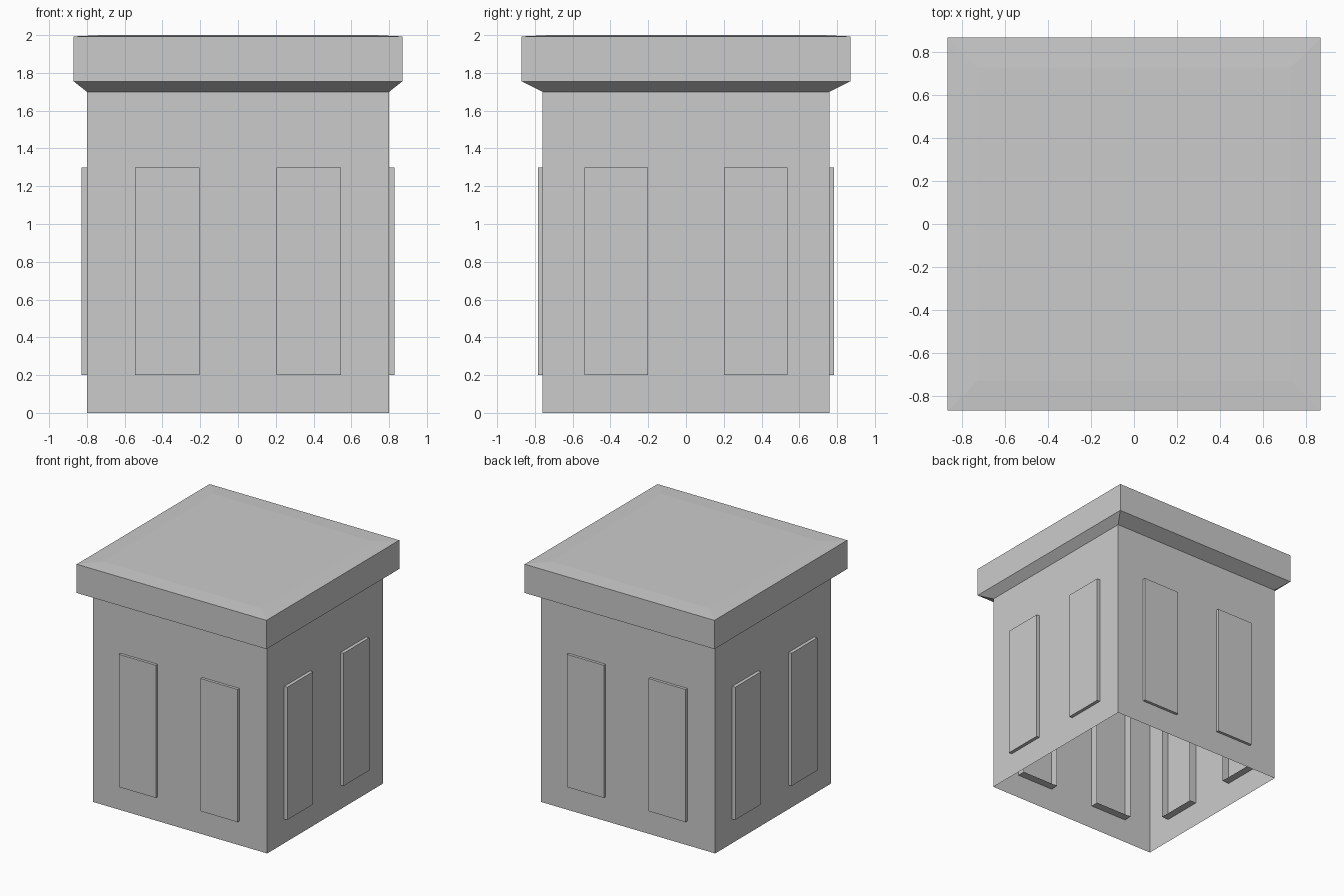
import bpy

if "Cube" in bpy.data.objects:
    bpy.data.objects.remove(bpy.data.objects["Cube"])


def add_mesh(name, verts, faces):
    mesh = bpy.data.meshes.new(name)
    mesh.from_pydata(verts, [], faces)
    mesh.update()
    obj = bpy.data.objects.new(name, mesh)
    bpy.context.collection.objects.link(obj)
    return obj


def ring(hx, hy, z):
    return [(-hx, -hy, z), (hx, -hy, z), (hx, hy, z), (-hx, hy, z)]


# Shell: open-bottomed walls flowing into the overhanging flat roof
levels = [(0.80, 0.76, 0.0), (0.80, 0.76, 1.70), (0.87, 0.87, 1.755),
          (0.87, 0.87, 1.993), (0.73, 0.73, 2.0)]
verts, faces = [], []
for lv in levels:
    verts += ring(*lv)
for k in range(len(levels) - 1):
    for i in range(4):
        j = (i + 1) % 4
        faces.append((4 * k + i, 4 * k + j, 4 * k + 4 + j, 4 * k + 4 + i))
top = 4 * (len(levels) - 1)
faces.append(tuple(range(top, top + 4)))
add_mesh("booth_shell", verts, faces)


# Window panel: shallow box open on its inner side, passing through the wall
def panel(name, to_world, near, far, outer, depth):
    z0, z1 = 0.20, 1.30
    outline = [(near, z0), (far, z0), (far, z1), (near, z1)]
    v = [to_world(a, d, z) for d in (outer, outer - depth) for a, z in outline]
    f = [(0, 1, 2, 3)] + [(i, i + 4, (i + 1) % 4 + 4, (i + 1) % 4) for i in range(4)]
    # a = distance along the wall, d = distance out from the centre
    return add_mesh(name, v, f)


walls = {
    "front": (lambda a, d, z: (a, -d, z), 0.205, 0.545, 0.783),
    "back": (lambda a, d, z: (-a, d, z), 0.205, 0.545, 0.783),
    "right": (lambda a, d, z: (d, a, z), 0.20, 0.537, 0.828),
    "left": (lambda a, d, z: (-d, -a, z), 0.20, 0.537, 0.828),
}
for wall, (fn, near, far, outer) in walls.items():
    panel(wall + "_panel_a", fn, near, far, outer, 0.09)
    panel(wall + "_panel_b", fn, -far, -near, outer, 0.09)
